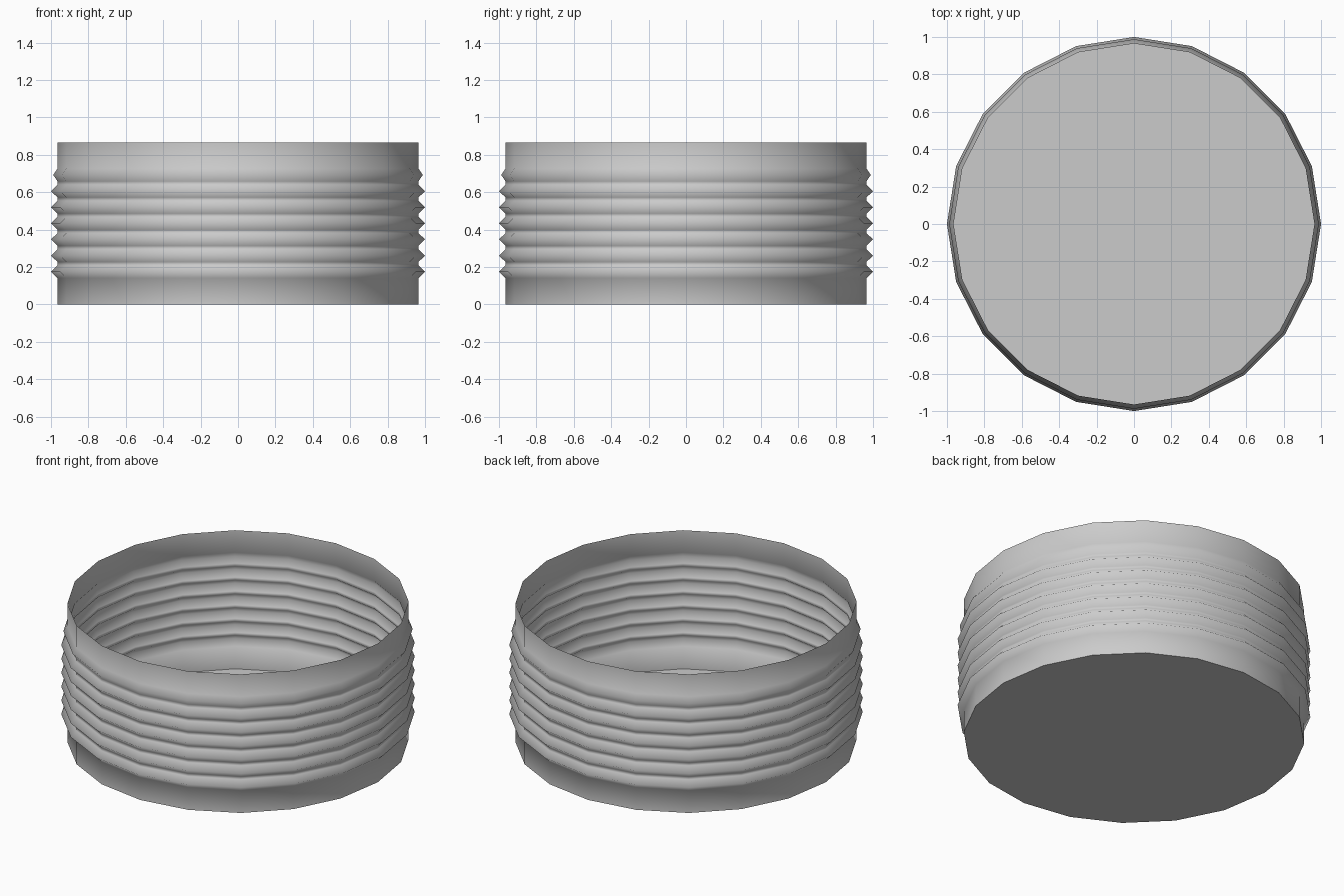
import bpy, bmesh, math

if "Cube" in bpy.data.objects:
    bpy.data.objects.remove(bpy.data.objects["Cube"])

SIDES = 20
R_WALL, R_RIDGE, HEIGHT = 0.965, 0.998, 0.865
RIDGES, FIRST, PITCH, HALF = 7, 0.175, 0.0862, 0.034

# Wall profile: plain skirt, seven pointed ridges, plain rim
profile = [(R_WALL, 0.0)]
for i in range(RIDGES):
    z = FIRST + i * PITCH
    peak = R_RIDGE if i < RIDGES - 1 else 0.988
    profile += [(R_WALL, z - HALF), (peak, z), (R_WALL, z + HALF)]
profile.append((R_WALL, HEIGHT))


def ring(bm, r, z):
    return [bm.verts.new((r * math.cos(a), r * math.sin(a), z))
            for a in (2 * math.pi * k / SIDES for k in range(SIDES))]


# Thin open cup: ridged wall and flat closed base
bm = bmesh.new()
rings = [ring(bm, r * (1 / R_RIDGE if r == R_RIDGE else 1), z) for r, z in profile]
for lo, hi in zip(rings, rings[1:]):
    for k in range(SIDES):
        n = (k + 1) % SIDES
        bm.faces.new((lo[k], lo[n], hi[n], hi[k])).smooth = True
base = bm.faces.new(rings[0][::-1])
for e in base.edges:
    e.smooth = False

mesh = bpy.data.meshes.new("ridged_cup")
bm.to_mesh(mesh)
bm.free()
cup = bpy.data.objects.new("ridged_cup", mesh)
bpy.context.collection.objects.link(cup)
